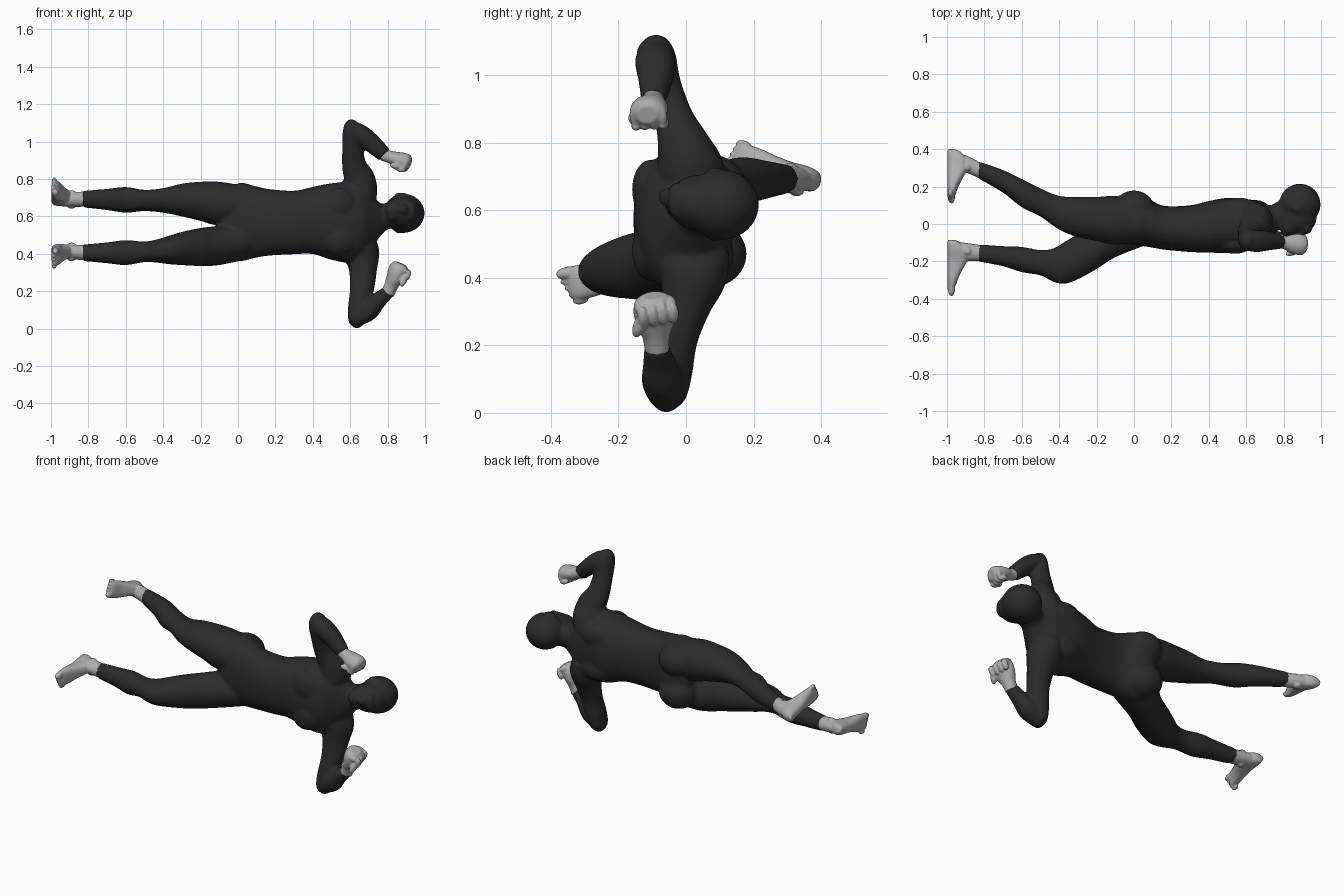
import bpy, bmesh, math
from mathutils import Vector, Matrix


def material(name, value):
    m = bpy.data.materials.new(name)
    m.diffuse_color = (value, value, value, 1)
    return m


SUIT = material("charcoal suit", 0.024)
SKIN = material("light grey skin", 0.42)


def catmull(p0, p1, p2, p3, t):
    return [0.5 * (2 * b + (c - a) * t + (2 * a - 5 * b + 4 * c - d) * t * t
                   + (3 * b - a - 3 * c + d) * t ** 3) for a, b, c, d in zip(p0, p1, p2, p3)]


def loft(bm, rows, ref=(0, 1, 0), flat=None, steps=4, sides=28, power=1.0):
    """Tube through rows of (x, y, z, radius along ref, other radius)."""
    pts = []
    for i in range(len(rows) - 1):
        quad = [rows[max(0, min(len(rows) - 1, i + k))] for k in (-1, 0, 1, 2)]
        pts += [catmull(*quad, s / steps) for s in range(steps)]
    pts.append(list(rows[-1]))
    rings = []
    for i, p in enumerate(pts):
        a, b = pts[max(0, i - 1)], pts[min(len(pts) - 1, i + 1)]
        t = Vector(flat) if flat else (Vector(b[:3]) - Vector(a[:3])).normalized()
        u = Vector(ref)
        u = (u - t * u.dot(t)).normalized()
        v = t.cross(u)
        ring = []
        for k in range(sides):
            ang = 2 * math.pi * k / sides
            c, s = math.cos(ang), math.sin(ang)
            c, s = (math.copysign(abs(q) ** power, q) for q in (c, s))
            ring.append(bm.verts.new(Vector(p[:3]) + u * p[3] * c + v * p[4] * s))
        rings.append(ring)
    for r0, r1 in zip(rings, rings[1:]):
        for k in range(sides):
            j = (k + 1) % sides
            bm.faces.new((r0[k], r0[j], r1[j], r1[k]))
    bm.faces.new(rings[0][::-1])
    bm.faces.new(rings[-1])


def blob(bm, centre, radii, axis=None):
    """Ellipsoid, with its local z turned to axis when one is given."""
    rot = Vector(axis).to_track_quat('Z', 'Y').to_matrix().to_4x4() if axis else Matrix()
    m = Matrix.Translation(centre) @ rot @ Matrix.Diagonal((*radii, 1))
    bmesh.ops.create_uvsphere(bm, u_segments=24, v_segments=16, radius=1, matrix=m)


def finish(bm, name, mat, voxel, smooth):
    """Fuse overlapping pieces into one smooth skin."""
    bmesh.ops.recalc_face_normals(bm, faces=bm.faces)
    me = bpy.data.meshes.new(name)
    bm.to_mesh(me)
    bm.free()
    ob = bpy.data.objects.new(name, me)
    bpy.context.collection.objects.link(ob)
    me.materials.append(mat)
    for p in me.polygons:
        p.use_smooth = True
    r = ob.modifiers.new("fuse", 'REMESH')
    r.mode = 'VOXEL'
    r.voxel_size = voxel
    r.use_smooth_shade = True
    s = ob.modifiers.new("soften", 'SMOOTH')
    s.factor = 0.5
    s.iterations = smooth


X = (1, 0, 0)
bm = bmesh.new()

# torso
loft(bm, [(-.09, .02, .565, .09, .13), (0, .02, .57, .13, .207), (.08, .005, .57, .128, .195),
          (.16, -.02, .568, .117, .179), (.3, -.025, .567, .125, .17), (.4, -.015, .578, .138, .18),
          (.5, -.008, .572, .148, .205), (.6, -.007, .567, .14, .215), (.67, 0, .57, .122, .185),
          (.72, .012, .575, .09, .13), (.78, .03, .585, .055, .07)], flat=X, power=.9)
# chest, shoulder blades and buttocks
for s in (-1, 1):
    blob(bm, (.54, -.105, .57 + s * .09), (.09, .055, .09))
    blob(bm, (.56, .085, .57 + s * .1), (.10, .056, .075))
    blob(bm, (.0, .068, .568 + s * .098), (.115, .112, .1))

# upper-side leg, reaching back
loft(bm, [(.06, .02, .665, .115, .095), (-.1, .02, .668, .131, .117), (-.2, .027, .68, .118, .105),
          (-.3, .037, .687, .108, .088), (-.4, .06, .685, .091, .066), (-.5, .115, .685, .076, .057),
          (-.6, .165, .688, .076, .069), (-.7, .228, .69, .061, .057),
          (-.83, .288, .692, .046, .044)], flat=X)
# lower-side leg, reaching forward
loft(bm, [(.06, .0, .468, .115, .095), (-.1, -.05, .444, .128, .105), (-.2, -.12, .436, .121, .102),
          (-.3, -.175, .428, .121, .089), (-.37, -.207, .42, .113, .076), (-.43, -.22, .415, .09, .063),
          (-.5, -.207, .41, .068, .055), (-.6, -.19, .406, .068, .067), (-.7, -.172, .405, .054, .056),
          (-.83, -.155, .405, .046, .044)], flat=X)

# upper-side arm: shoulder to elbow, then forearm
loft(bm, [(.64, .02, .66, .1, .08), (.65, .01, .73, .1, .095), (.648, -.01, .8, .077, .085),
          (.622, -.035, .87, .058, .066), (.612, -.068, .97, .054, .055), (.61, -.088, 1.05, .059, .051),
          (.603, -.095, 1.095, .045, .036), (.598, -.1, 1.116, .015, .012)])
loft(bm, [(.605, -.094, 1.08, .045, .035), (.65, -.092, 1.042, .059, .053), (.71, -.09, .995, .053, .051),
          (.784, -.096, .928, .037, .041)])
# lower-side arm: shoulder to elbow, then forearm
loft(bm, [(.65, .02, .47, .11, .085), (.662, .02, .4, .1, .095), (.668, .0, .32, .075, .076),
          (.664, -.025, .22, .06, .065), (.645, -.045, .12, .064, .056), (.635, -.058, .05, .058, .047),
          (.635, -.062, .018, .035, .03), (.635, -.064, .002, .012, .012)])
loft(bm, [(.638, -.06, .045, .05, .036), (.695, -.07, .095, .061, .056), (.75, -.08, .15, .047, .045),
          (.806, -.086, .197, .037, .034)])

# neck
loft(bm, [(.66, .02, .585, .08, .11), (.74, .03, .588, .07, .08), (.8, .055, .602, .072, .07),
          (.88, .09, .615, .07, .07)])
# head: skull, face, jaw, brow, nose, lips, chin
blob(bm, (.887, .105, .616), (.111, .111, .104))
blob(bm, (.877, .035, .622), (.1, .09, .082))
blob(bm, (.835, .0, .626), (.06, .066, .062))
blob(bm, (.925, -.028, .63), (.026, .026, .055))
blob(bm, (.893, -.055, .638), (.032, .028, .018), (.8, -.5, 0))
blob(bm, (.845, -.05, .635), (.02, .02, .03))
blob(bm, (.812, -.043, .632), (.026, .026, .03))
# ears
for z in (.522, .713):
    blob(bm, (.872, .085, z), (.036, .022, .014))
finish(bm, "body_suit", SUIT, .0095, 3)


def fist(name, wrist, direction, across, size):
    """Closed hand: wrist and palm, four curled fingers and a thumb."""
    b = bmesh.new()
    w, d, a = Vector(wrist), Vector(direction).normalized(), Vector(across)
    a = (a - d * a.dot(d)).normalized()
    n = d.cross(a)
    loft(b, [(*(w + d * t * size), ra * size, rb * size) for t, ra, rb in
             ((-.015, .032, .033), (.025, .036, .033), (.06, .05, .038), (.1, .056, .045),
              (.13, .05, .042), (.145, .03, .026))], ref=a)
    for k in range(4):
        o = a * (k - 1.5) * .027
        blob(b, w + (d * (.128 - .004 * abs(k - 1)) + o + n * .012) * size,
             (.0155 * size, .0155 * size, .034 * size), n)
        blob(b, w + (d * .105 + o + n * .042) * size, (.0155 * size, .0155 * size, .03 * size), d)
    blob(b, w + (d * .085 + a * .045 + n * .032) * size, (.018 * size, .018 * size, .042 * size),
         d - a * .5)
    finish(b, name, SKIN, .0045, 2)


fist("right_hand", (.786, -.097, .926), (.11, -.015, -.035), (0, -1, -.1), 1.0)
fist("left_hand", (.806, -.087, .2), (.058, -.008, .13), (.25, -1, 0), 1.12)


def foot(name, heel, angle, out, ankle):
    """Foot with a flat sole on the -x end; out is the side of the little toe."""
    b = bmesh.new()
    h = Vector((0, *heel))
    d = Vector((0, -math.cos(angle), out * math.sin(angle)))
    side = Vector((0, -math.sin(angle), out * math.cos(angle)))
    sole = -.997
    # heel to ball: distance, height, half width
    rows = [(.0, .04, .012), (.015, .07, .03), (.05, .1, .037), (.1, .11, .037),
            (.15, .085, .042), (.2, .06, .05), (.245, .043, .05), (.265, .03, .042)]
    loft(b, [(*(h + d * t + Vector((sole + k / 2, 0, 0))), k / 2, w) for t, k, w in rows],
         ref=X, flat=d, power=.8)
    # ankle
    loft(b, ankle, flat=X)
    for s in (-1, 1):
        blob(b, Vector(ankle[1][:3]) + side * s * .036, (.022, .022, .014))
    # toes, big one on the inside
    for k in range(5):
        r = .019 if k == 0 else .0125
        c = h + d * (.272 - .013 * k) + side * (-.034 + .0215 * k + (.004 if k else 0))
        blob(b, c + Vector((sole + r + .002, 0, 0)), (r, r, .036 - .003 * k), d)
    finish(b, name, SKIN, .0048, 2)


foot("right_foot", (.398, .681), .27, 1,
     [(-.818, .283, .692, .043, .041), (-.89, .318, .69, .046, .039), (-.95, .335, .69, .045, .036)])
foot("left_foot", (-.086, .424), .16, -1,
     [(-.818, -.156, .405, .043, .041), (-.89, -.15, .41, .048, .039), (-.95, -.14, .414, .045, .036)])
